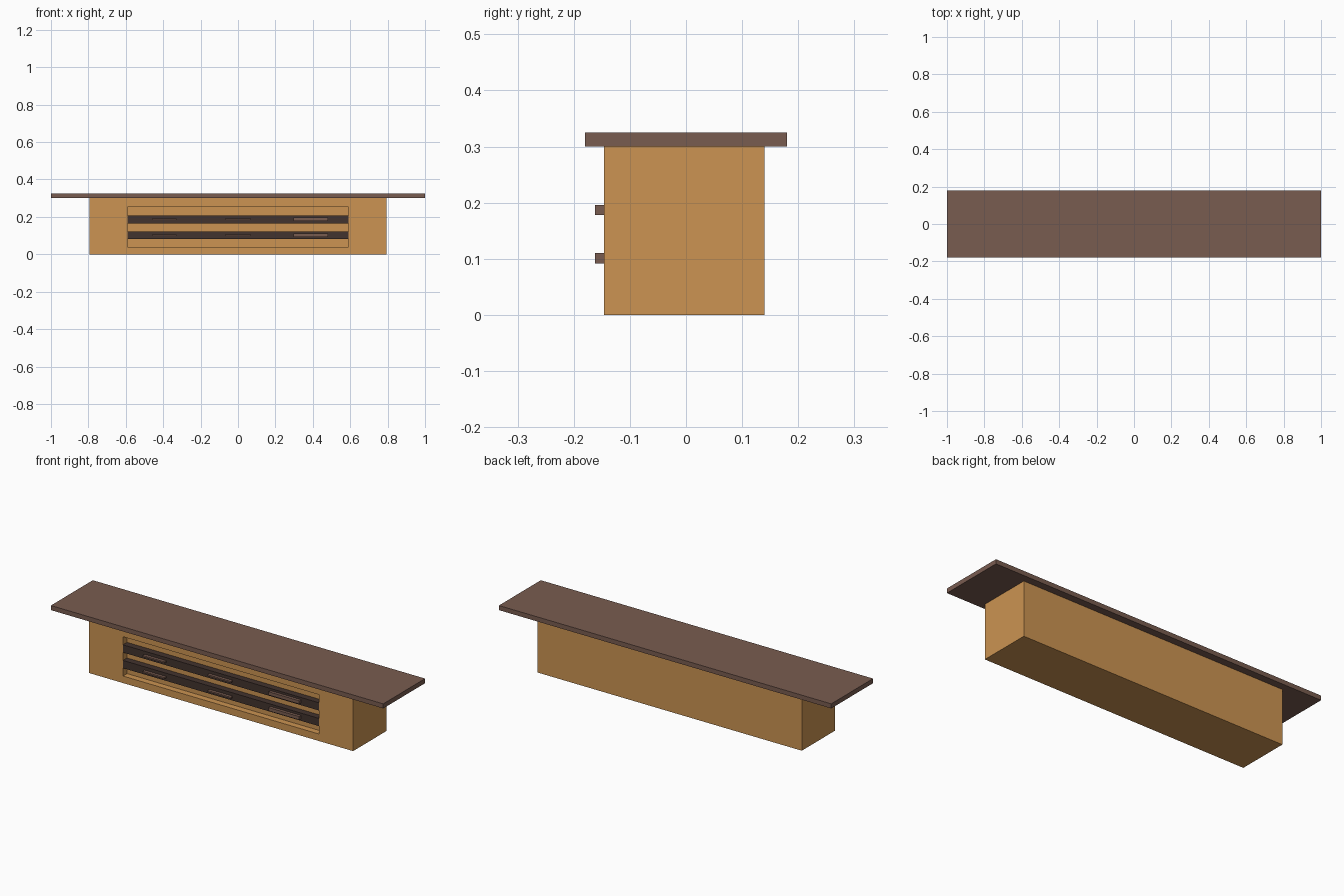
import bpy, bmesh

if "Cube" in bpy.data.objects:
    bpy.data.objects.remove(bpy.data.objects["Cube"])


def material(name, rgb):
    # convert display colour to linear
    m = bpy.data.materials.new(name)
    m.diffuse_color = [(c / 255 / 12.92 if c < 11 else ((c / 255 + 0.055) / 1.055) ** 2.4) for c in rgb] + [1]
    m.use_nodes = True
    m.node_tree.nodes["Principled BSDF"].inputs["Base Color"].default_value = m.diffuse_color
    return m


oak = material("oak", (204, 148, 82))
walnut = material("walnut", (121, 92, 80))
dark = material("dark_wood", (66, 51, 46))


def box(name, lo, hi, mat, recess=None):
    bm = bmesh.new()
    bmesh.ops.create_cube(bm, size=1)
    for v in bm.verts:
        v.co = [lo[i] if v.co[i] < 0 else hi[i] for i in range(3)]
    bm.normal_update()
    if recess:
        # sink a rectangular opening into the front face
        x0, x1, z0, z1, depth = recess
        front = min(bm.faces, key=lambda f: f.calc_center_median().y)
        mid = (lo[2] + hi[2]) / 2
        bmesh.ops.inset_region(bm, faces=[front], thickness=0.02)
        for v in front.verts:
            v.co.x = x0 if v.co.x < 0 else x1
            v.co.z = z0 if v.co.z < mid else z1
        inner = bmesh.ops.extrude_discrete_faces(bm, faces=[front])["faces"][0]
        for v in inner.verts:
            v.co.y += depth
        bmesh.ops.recalc_face_normals(bm, faces=bm.faces)
    me = bpy.data.meshes.new(name)
    bm.to_mesh(me)
    bm.free()
    me.materials.append(mat)
    ob = bpy.data.objects.new(name, me)
    bpy.context.collection.objects.link(ob)
    return ob


FRONT = -0.146
# overhanging top and the cabinet with its open front
box("top_board", (-1, -0.18, 0.30), (1, 0.18, 0.325), walnut)
box("cabinet", (-0.795, FRONT, 0), (0.795, 0.14, 0.30), oak,
    recess=(-0.59, 0.59, 0.038, 0.252, 0.035))

# two dark rails, each with three pulls: (centre x, half length, half height)
pulls = [(-0.395, 0.066, 0.004), (0, 0.07, 0.004), (0.39, 0.092, 0.009)]
for level, z_rail, z_pull in (("lower", 0.102, 0.101), ("upper", 0.187, 0.187)):
    box(level + "_rail", (-0.59, FRONT, z_rail - 0.021), (0.59, FRONT + 0.035, z_rail + 0.021), dark)
    for i, (x, half, h) in enumerate(pulls):
        box(f"{level}_pull_{i + 1}", (x - half, FRONT - 0.016, z_pull - h),
            (x + half, FRONT + 0.002, z_pull + h), walnut)
